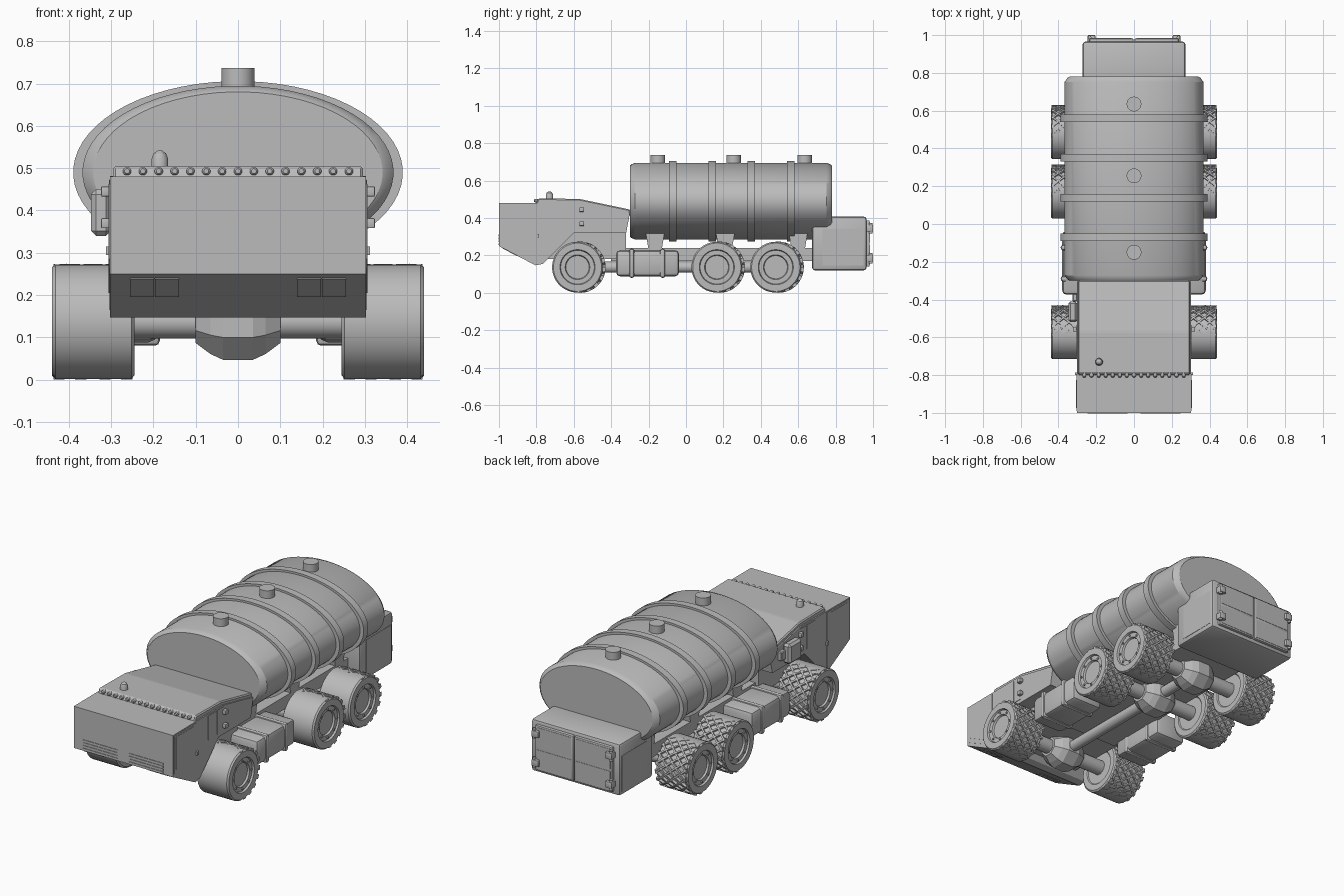
import bpy, bmesh
from math import pi, sin, cos
from mathutils import Vector

if "Cube" in bpy.data.objects:
    bpy.data.objects.remove(bpy.data.objects["Cube"])

grey = bpy.data.materials.new("plain grey")
grey.use_nodes = True
GREY = (0.5, 0.5, 0.5, 1)
grey.diffuse_color = GREY
grey.node_tree.nodes["Principled BSDF"].inputs["Base Color"].default_value = GREY
SIDES = (-1, 1)


def finish(name, bm, smooth=False, fix=True):
    if fix:
        bmesh.ops.recalc_face_normals(bm, faces=bm.faces)
    me = bpy.data.meshes.new(name)
    bm.to_mesh(me)
    bm.free()
    me.materials.append(grey)
    ob = bpy.data.objects.new(name, me)
    bpy.context.collection.objects.link(ob)
    if smooth:
        bpy.ops.object.select_all(action='DESELECT')
        ob.select_set(True)
        bpy.context.view_layer.objects.active = ob
        bpy.ops.object.shade_smooth_by_angle(angle=0.5)
    return ob


def box(name, x, y, z, bevel=0.0, segments=2):
    """Box from (min, max) ranges, with optional rounded edges."""
    bm = bmesh.new()
    bmesh.ops.create_cube(bm, size=1)
    for v in bm.verts:
        v.co = [r[0] + (c + 0.5) * (r[1] - r[0]) for r, c in zip((x, y, z), v.co)]
    if bevel:
        bmesh.ops.bevel(bm, geom=bm.edges[:], offset=bevel, segments=segments,
                        profile=0.5, affect='EDGES')
    return finish(name, bm, bool(bevel))


def lathe(name, profile, axis, loc=(0, 0, 0), n=32, sx=1, sz=1, smooth=True):
    """Turn (along, radius) points around the x, y or z axis."""
    bm = bmesh.new()
    rings = []
    for a, r in profile:
        ring = []
        for i in range(n):
            t = 2 * pi * (i + 0.5) / n
            u, w = r * cos(t), r * sin(t)
            p = {'x': (a, u, w), 'y': (u * sx, a, w * sz), 'z': (u, w, a)}[axis]
            ring.append(bm.verts.new(Vector(p) + Vector(loc)))
        rings.append(ring)
    for p, q in zip(rings, rings[1:]):
        for i in range(n):
            j = (i + 1) % n
            bm.faces.new((p[i], p[j], q[j], q[i]))
    bm.faces.new(rings[0])
    bm.faces.new(rings[-1])
    return finish(name, bm, smooth)


def prism(name, outline, half, chamfer=0.0):
    """Extrude a (y, z) outline across x, symmetric about the centre."""
    bm = bmesh.new()
    face = bm.faces.new([bm.verts.new((-half, y, z)) for y, z in outline])
    new = bmesh.ops.extrude_face_region(bm, geom=[face])["geom"]
    for v in new:
        if isinstance(v, bmesh.types.BMVert):
            v.co.x = half
    if chamfer:
        bmesh.ops.bevel(bm, geom=bm.edges[:], offset=chamfer, segments=1, affect='EDGES')
    return finish(name, bm)


def panel(name, corners, out, t=0.006, rim=0.008):
    """Thin raised plate with a sunken middle."""
    bm = bmesh.new()
    face = bm.faces.new([bm.verts.new(c) for c in corners])
    face.normal_update()
    if face.normal.dot(Vector(out)) < 0:
        face.normal_flip()
    n = face.normal.copy()
    bmesh.ops.translate(bm, verts=bm.verts[:], vec=n * t)
    if rim:
        bmesh.ops.inset_region(bm, faces=[face], thickness=rim, use_even_offset=True)
        bmesh.ops.inset_region(bm, faces=[face], thickness=0.002, depth=-0.7 * t)
    edges = [e for e in bm.edges if e.is_boundary]
    skirt = bmesh.ops.extrude_edge_only(bm, edges=edges)["geom"]
    bmesh.ops.translate(bm, vec=-n * (t + 0.002),
                        verts=[g for g in skirt if isinstance(g, bmesh.types.BMVert)])
    return finish(name, bm)


# Tank with bands, filler caps and saddles
TANK = dict(axis='y', loc=(0, 0, 0.49), n=64)
lathe("tank", [(-0.30, 0.93), (-0.293, 0.96), (-0.272, 1), (0.752, 1), (0.773, 0.96), (0.78, 0.93)],
      sx=0.368, sz=0.205, **TANK)
for i in range(4):
    y = -0.07 + 0.21 * i
    lathe("tank_band", [(y - 0.02, 1), (y + 0.02, 1)], sx=0.39, sz=0.216, **TANK)
for y in (-0.15, 0.255, 0.635):
    lathe("filler_cap", [(0.66, 0.039), (0.737, 0.039)], 'z', (0, y, 0))
for y in (-0.165, 0.21, 0.60):
    prism("tank_saddle", [(y - 0.035, 0.23), (y + 0.035, 0.23), (y + 0.05, 0.32), (y - 0.05, 0.32)], 0.2)

# Chassis and driveline
box("chassis", (-0.2, 0.2), (-0.4, 0.7), (0.17, 0.24))
box("front_chassis", (-0.22, 0.22), (-0.74, -0.32), (0.18, 0.33))
lathe("drive_shaft", [(-0.58, 0.03), (0.48, 0.03)], 'y', (0, 0, 0.137), 16)

# Wheels with crossed tread bars
AXLES = (-0.58, 0.165, 0.48)
R = 0.137


def tread_bars(name, inner, outer, y):
    bm = bmesh.new()
    steps, count, twist = 6, 17, 1.2
    for i in range(count):
        for s in SIDES:
            last = None
            for k in range(steps + 1):
                f = k / steps
                t = 2 * pi * i / count + s * twist * (f - 0.5)
                x = inner + (outer - inner) * f
                ring = [bm.verts.new((x, y + r * sin(t + d), R + r * cos(t + d)))
                        for r, d in ((0.122, -0.06), (R, -0.045), (R, 0.045), (0.122, 0.06))]
                if last:
                    for a in range(4):
                        b = (a + 1) % 4
                        bm.faces.new((last[a], last[b], ring[b], ring[a]))
                else:
                    bm.faces.new(ring)
                last = ring
            bm.faces.new(last)
    return finish(name, bm)


TYRE = [(0.25, 0.06), (0.25, 0.09), (0.245, 0.095), (0.245, 0.127), (0.252, 0.136), (0.432, 0.136),
        (0.44, 0.129), (0.44, 0.094), (0.43, 0.09), (0.43, 0.066), (0.42, 0.062), (0.42, 0.03)]
for y in AXLES:
    for s in SIDES:
        lathe("wheel", [(s * a, r) for a, r in TYRE], 'x', (0, y, R), 40)
        tread_bars("tyre_tread", s * 0.25, s * 0.437, y + 0.013)
        for i in range(8):
            t = 2 * pi * i / 8
            lathe("wheel_bolt", [(s * 0.425, 0.006), (s * 0.436, 0.006)], 'x',
                  (0, y + 0.078 * sin(t), R + 0.078 * cos(t)), 6, smooth=False)
    lathe("axle", [(-0.26, 0.04), (0.26, 0.04)], 'x', (0, y, R), 20)
    lathe("differential", [(-0.1, 0.055), (-0.065, 0.083), (-0.035, 0.098),
                           (0.035, 0.098), (0.065, 0.083), (0.1, 0.055)], 'x', (0, y, R), 8, smooth=False)

# Side fuel tanks with straps
for s in SIDES:
    box("fuel_tank", sorted((s * 0.19, s * 0.38)), (-0.374, -0.037), (0.088, 0.228), 0.022)
    for y in (-0.29, -0.125):
        box("fuel_tank_strap", sorted((s * 0.185, s * 0.388)), (y - 0.014, y + 0.014), (0.08, 0.236), 0.012)

# Cab shell and raised roof
prism("cab", [(-1, 0.25), (-1, 0.48), (-0.57, 0.482), (-0.30, 0.425), (-0.32, 0.32), (-0.60, 0.32),
              (-0.765, 0.155), (-0.805, 0.147)], 0.303)
prism("cab_roof", [(-0.805, 0.47), (-0.79, 0.505), (-0.57, 0.502), (-0.298, 0.445), (-0.298, 0.41),
                   (-0.57, 0.46)], 0.296, 0.006)
for i in range(15):
    lathe("marker_light", [(-0.812, 0.006), (-0.807, 0.01), (-0.78, 0.01)], 'y',
          (-0.2625 + 0.0375 * i, 0, 0.493), 12)
lathe("beacon", [(0.49, 0.02), (0.522, 0.02), (0.535, 0.015), (0.542, 0.005)], 'z', (-0.185, -0.73, 0), 16)


def under(x, z):
    """Point on the sloping nose below the grille."""
    return (x, -1 + (0.25 - z) * 0.195 / 0.103, z)


for s in SIDES:
    # Front windows, grille and headlights
    x0, x1 = s * 0.017, s * 0.26
    panel("windscreen", [(x0, -0.997, 0.325), (x1, -0.997, 0.325), (x1, -0.997, 0.462), (x0, -0.997, 0.462)],
          (0, -1, 0), 0.003, 0.004)
    for i in range(4):
        z = 0.26 + 0.0155 * i
        box("grille_bar", sorted((s * 0.035, s * 0.245)), (-1.0, -0.99), (z - 0.005, z + 0.005)).location.y = -0.003
    for a, b in ((0.14, 0.196), (0.199, 0.255)):
        panel("headlight", [under(s * a, 0.198), under(s * b, 0.198), under(s * b, 0.24), under(s * a, 0.24)],
              (0, -0.5, -1), 0.008, 0.005)
    # Door, side hatch and hinges
    w = s * 0.303
    panel("door", [(w, y, z) for y, z in ((-0.99, 0.265), (-0.99, 0.473), (-0.795, 0.473), (-0.795, 0.165))],
          (s, 0, 0), 0.005, 0.005)
    panel("door_window", [(w + s * 0.001, y, z) for y, z in
                          ((-0.975, 0.285), (-0.975, 0.463), (-0.825, 0.463), (-0.825, 0.205))],
          (s, 0, 0), 0.007, 0.008)
    for y0, y1 in ((-0.695, -0.62), (-0.617, -0.56)):
        panel("side_hatch", [(w, y0, 0.34), (w, y1, 0.34), (w, y1, 0.472), (w, y0, 0.472)], (s, 0, 0), 0.008, 0.006)
    for z in (0.37, 0.445):
        box("hatch_hinge", sorted((w, s * 0.324)), (-0.57, -0.545), (z - 0.012, z + 0.012), 0.003)
    box("step_plate", sorted((w, s * 0.312)), (-0.80, -0.785), (0.295, 0.315))
box("air_intake", (-0.348, -0.30), (-0.52, -0.41), (0.34, 0.45), 0.012, 1)
box("intake_grip", (-0.325, -0.30), (-0.41, -0.37), (0.37, 0.42), 0.004, 1)

# Rear equipment box
box("rear_box", (-0.272, 0.272), (0.674, 0.966), (0.12, 0.408), 0.016)
for s in SIDES:
    w = s * 0.271
    panel("box_side_panel", [(w, 0.73, 0.145), (w, 0.95, 0.145), (w, 0.95, 0.34), (w, 0.73, 0.34)],
          (s, 0, 0), 0.009, 0.014)
    box("rear_door", sorted((s * 0.003, s * 0.235)), (0.95, 0.982), (0.14, 0.388), 0.005)
    for z0, z1 in ((0.15, 0.255), (0.268, 0.378)):
        panel("rear_door_panel", [(s * 0.014, 0.981, z0), (s * 0.225, 0.981, z0),
                                  (s * 0.225, 0.981, z1), (s * 0.014, 0.981, z1)], (0, 1, 0), 0.009, 0.01)
    for z in (0.185, 0.345):
        box("rear_hinge", sorted((s * 0.205, s * 0.245)), (0.955, 1.0), (z - 0.018, z + 0.018), 0.004)
        lathe("hinge_pin", [(z - 0.028, 0.009), (z + 0.028, 0.009)], 'z', (s * 0.235, 0.988, 0), 12)
